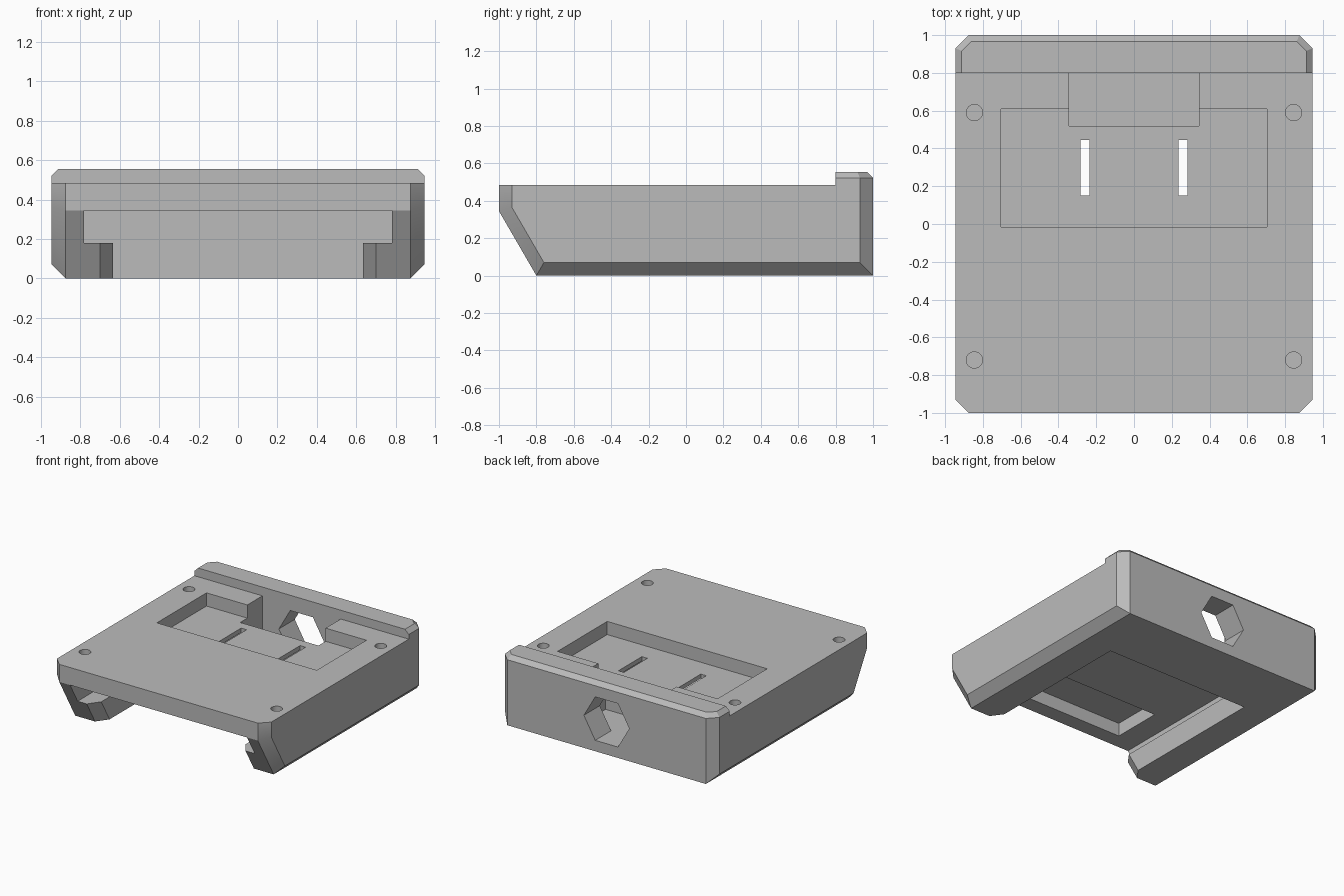
import bpy, bmesh, math
from mathutils import Vector

cube = bpy.data.objects.get("Cube")
if cube:
    bpy.data.objects.remove(cube)

grey = bpy.data.materials.new("plain_grey")
grey.use_nodes = True
COLOUR = (0.5, 0.5, 0.5, 1)
grey.diffuse_color = COLOUR
grey.node_tree.nodes["Principled BSDF"].inputs["Base Color"].default_value = COLOUR


def finish(bm, name):
    bmesh.ops.recalc_face_normals(bm, faces=bm.faces)
    mesh = bpy.data.meshes.new(name)
    bm.to_mesh(mesh)
    bm.free()
    mesh.materials.append(grey)
    obj = bpy.data.objects.new(name, mesh)
    bpy.context.collection.objects.link(obj)
    return obj


def prism(points, sweep):
    """Extrude a closed polygon along a vector."""
    bm = bmesh.new()
    face = bm.faces.new([bm.verts.new(p) for p in points])
    new = bmesh.ops.extrude_face_region(bm, geom=[face])["geom"]
    verts = [v for v in new if isinstance(v, bmesh.types.BMVert)]
    bmesh.ops.translate(bm, verts=verts, vec=Vector(sweep))
    bmesh.ops.recalc_face_normals(bm, faces=bm.faces)
    return bm


def bevel(bm, width, rule):
    edges = [e for e in bm.edges if rule(e.verts[0].co, e.verts[1].co)]
    bmesh.ops.bevel(bm, geom=edges, offset=width, segments=1, affect="EDGES")


def box(x0, x1, y0, y1, z0, z1):
    pts = [(x0, y0, z0), (x1, y0, z0), (x1, y1, z0), (x0, y1, z0)]
    return prism(pts, (0, 0, z1 - z0))


def combine(target, other, operation):
    mod = target.modifiers.new(other.name, "BOOLEAN")
    mod.object = other
    mod.operation = operation
    mod.solver = "EXACT"
    bpy.context.view_layer.objects.active = target
    bpy.ops.object.modifier_apply(modifier=mod.name)
    bpy.data.objects.remove(other)


def cut(bm, name):
    combine(body, finish(bm, name), "DIFFERENCE")


W, TOP, CEILING, LEDGE = 0.945, 0.485, 0.345, 0.18

# Main body: side profile with sloped nose, chamfered around both flanks
profile = [(-1, TOP), (-1, CEILING), (-0.8, 0), (1, 0), (1, TOP)]
bm = prism([(-W, y, z) for y, z in profile], (2 * W, 0, 0))
bevel(bm, 0.07, lambda a, b: abs(a.x - b.x) < 0.01 and min(a.z, b.z) < TOP - 0.01)
body = finish(bm, "mount_body")

# Raised rear lip, chamfered at its corners and upper rim
bm = box(-W, W, 0.8, 1, TOP, 0.555)
bevel(bm, 0.07, lambda a, b: abs(a.z - b.z) > 0.01 and a.y > 0.9)
bevel(bm, 0.033, lambda a, b: min(a.z, b.z) > 0.55 and max(a.y, b.y) > 0.81)
combine(body, finish(bm, "rear_lip"), "UNION")

# T-shaped channel, open at the front and underneath
cut(box(-0.78, 0.78, -1.2, 0.49, LEDGE, CEILING), "wide_channel")
cut(box(-0.635, 0.635, -1.2, 0.49, -0.1, LEDGE + 0.02), "narrow_channel")

# Flared entry on the rails, sheared to follow the nose slope
shear = -0.2 / CEILING
low, high = -0.1, LEDGE + 0.02
flare = [(0.63, -0.703), (0.765, -0.89), (-0.765, -0.89), (-0.63, -0.703)]
cut(prism([(x, y + shear * low, low) for x, y in flare],
          (0, shear * (high - low), high - low)), "rail_flare")

# Shallow recess in the channel ceiling
cut(box(-0.59, 0.59, -0.875, -0.47, CEILING - 0.05, 0.45), "ceiling_recess")

# Top pocket, deeper rear notch and two strap slots
cut(box(-0.705, 0.705, -0.015, 0.61, 0.38, 0.7), "top_pocket")
cut(box(-0.345, 0.345, 0.52, 0.8, 0.085, TOP), "rear_notch")
for side in (-1, 1):
    cut(box(side * 0.26 - 0.024, side * 0.26 + 0.024, 0.15, 0.445, 0.3, 0.45), "strap_slot")

# Hexagonal port through the back wall
hexagon = [(0.2 * math.cos(math.tau * i / 6), 0.75, 0.26 + 0.2 * math.sin(math.tau * i / 6))
           for i in range(6)]
cut(prism(hexagon, (0, 0.4, 0)), "hexagonal_port")

# Four blind screw holes
for x in (-0.845, 0.845):
    for y in (-0.72, 0.59):
        ring = [(x + 0.043 * math.cos(math.tau * i / 32),
                 y + 0.043 * math.sin(math.tau * i / 32), TOP - 0.15) for i in range(32)]
        cut(prism(ring, (0, 0, 0.3)), "screw_hole")

# Crisp flat faces, smooth hole walls
bpy.ops.object.select_all(action="DESELECT")
body.select_set(True)
bpy.context.view_layer.objects.active = body
bpy.ops.object.shade_smooth_by_angle(angle=math.radians(25))
